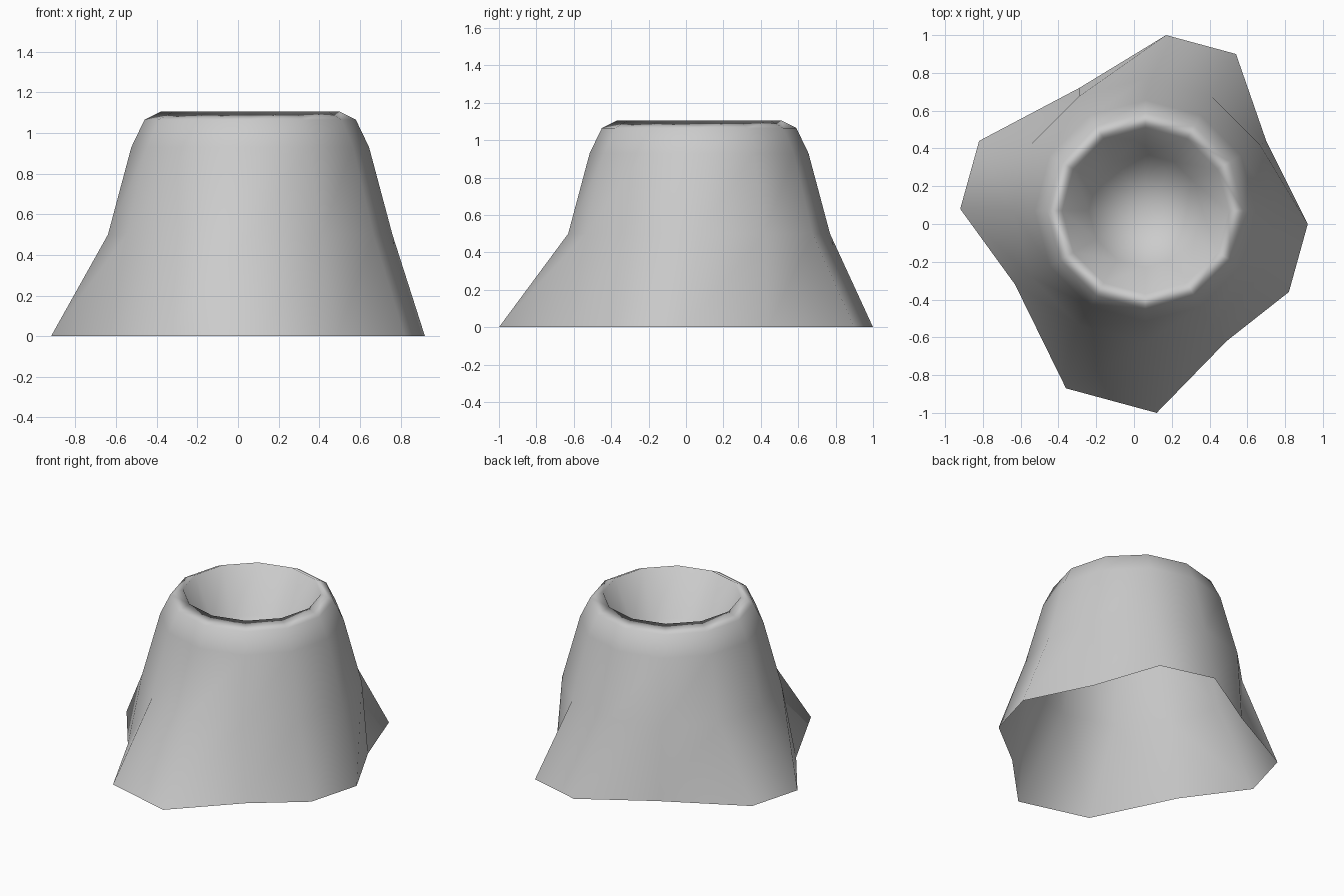
import bpy, bmesh, math

if "Cube" in bpy.data.objects:
    bpy.data.objects.remove(bpy.data.objects["Cube"])

SIDES = 12
CENTER = (0.06, 0.07)

# irregular foot outline, counter-clockwise from +x
foot = [(0.92, 0.0), (0.70, 0.44), (0.54, 0.90), (0.17, 1.0),
        (-0.29, 0.72), (-0.82, 0.44), (-0.92, 0.08), (-0.63, -0.32),
        (-0.36, -0.87), (0.12, -1.0), (0.49, -0.62), (0.82, -0.36)]

# round cone, lip and crater bowl: (radius, z)
profile = [(0.70, 0.50), (0.585, 0.93), (0.52, 1.065), (0.44, 1.105),
           (0.30, 0.80)]


def ring(bm, r, z):
    pts = []
    for i in range(SIDES):
        a = math.tau * i / SIDES
        pts.append(bm.verts.new((CENTER[0] + r * math.cos(a),
                                 CENTER[1] + r * math.sin(a), z)))
    return pts


bm = bmesh.new()
rings = [[bm.verts.new((x, y, 0)) for x, y in foot]]
rings += [ring(bm, r, z) for r, z in profile]

# skin between neighbouring rings, open underneath
for low, high in zip(rings, rings[1:]):
    for i in range(SIDES):
        j = (i + 1) % SIDES
        bm.faces.new((low[i], low[j], high[j], high[i]))

# crater floor
tip = bm.verts.new((*CENTER, 0.70))
for i in range(SIDES):
    bm.faces.new((rings[-1][i], rings[-1][(i + 1) % SIDES], tip))

for f in bm.faces:
    f.smooth = True
mesh = bpy.data.meshes.new("crater_mountain")
bm.to_mesh(mesh)
bm.free()
obj = bpy.data.objects.new("crater_mountain", mesh)
bpy.context.collection.objects.link(obj)

# large faces dominate the smooth shading
obj.modifiers.new("weighted_shading", 'WEIGHTED_NORMAL').mode = 'FACE_AREA'
